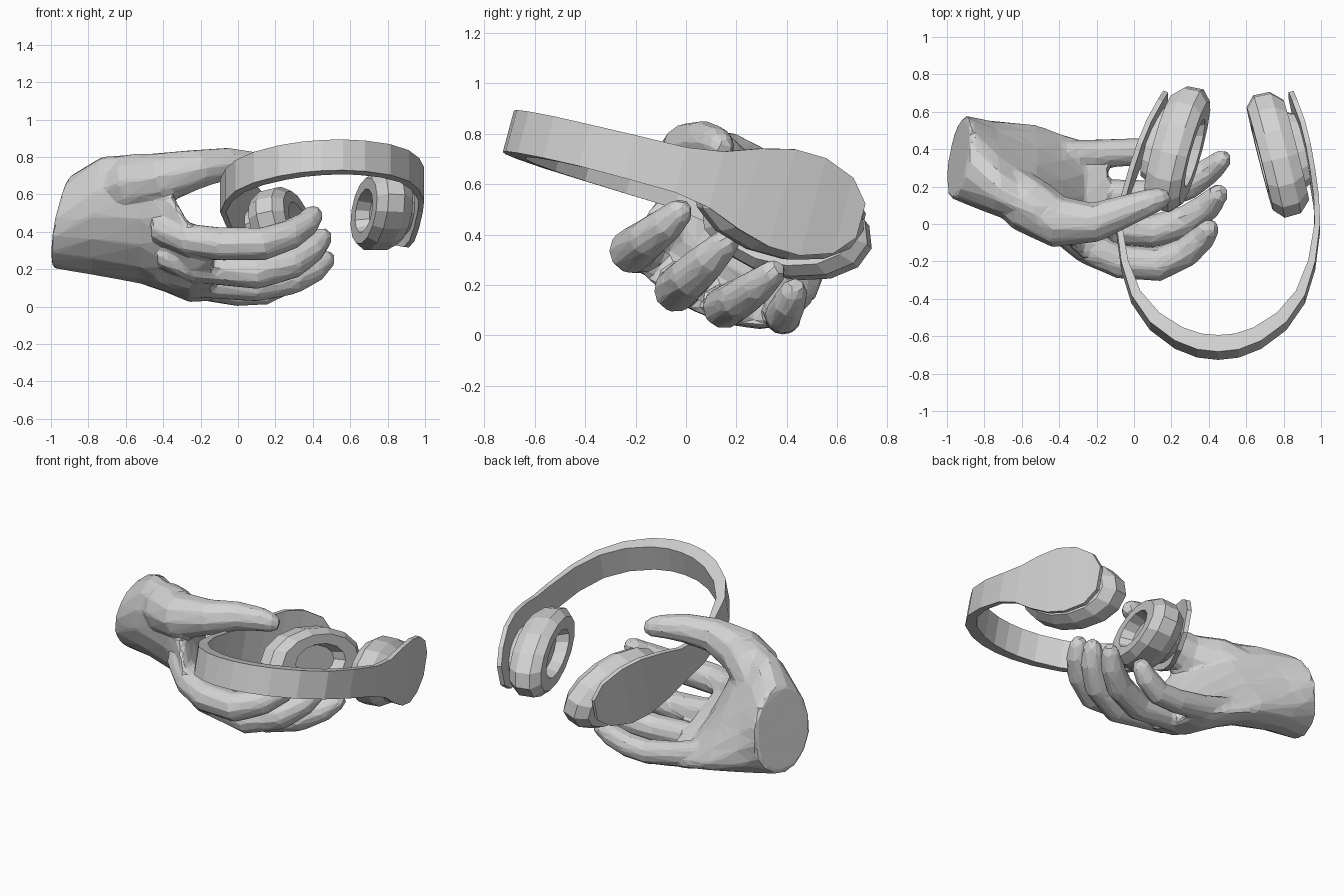
import bpy, bmesh, math
from mathutils import Vector

cube = bpy.data.objects.get("Cube")
if cube:
    bpy.data.objects.remove(cube, do_unlink=True)

GREY = (0.65, 0.65, 0.65, 1)
grey = bpy.data.materials.new("light_grey")
grey.use_nodes = True
grey.diffuse_color = GREY
grey.node_tree.nodes["Principled BSDF"].inputs["Base Color"].default_value = GREY


def loft(bm, rings):
    """Skin a list of equal-sized rings and cap both ends."""
    loops = [[bm.verts.new(p) for p in ring] for ring in rings]
    n = len(loops[0])
    for a, b in zip(loops, loops[1:]):
        for i in range(n):
            j = (i + 1) % n
            bm.faces.new((a[i], a[j], b[j], b[i]))
    bm.faces.new(loops[0])
    bm.faces.new(loops[-1])


def finish(bm, name):
    bmesh.ops.recalc_face_normals(bm, faces=bm.faces)
    mesh = bpy.data.meshes.new(name)
    bm.to_mesh(mesh)
    bm.free()
    mesh.materials.append(grey)
    obj = bpy.data.objects.new(name, mesh)
    bpy.context.scene.collection.objects.link(obj)
    return obj


def angles(n):
    return [math.tau * i / n for i in range(n)]


def finger(bm, points):
    """Round tapering tube through (x, y, z, radius) points with a blunt tip."""
    pos = [Vector(p[:3]) for p in points]
    rad = [p[3] for p in points]
    pos.append(pos[-1] + (pos[-1] - pos[-2]).normalized() * rad[-1] * 0.7)
    rad.append(rad[-1] * 0.55)
    rings = []
    for i, (p, r) in enumerate(zip(pos, rad)):
        t = (pos[min(i + 1, len(pos) - 1)] - pos[max(i - 1, 0)]).normalized()
        u = t.cross(Vector((0, 0, 1))).normalized()
        v = u.cross(t)
        rings.append([p + r * (math.cos(a) * u + math.sin(a) * v) for a in angles(10)])
    loft(bm, rings)


def palm_ring(x, thumb_side, little_side, half, bend, slant):
    """Oval section bent into a crescent so that the palm is hollow."""
    top, low = Vector((0, *thumb_side)), Vector((0, *little_side))
    mid, d = (top + low) / 2, (low - top) / 2
    back = Vector((0, d.z, -d.y)).normalized()
    ring = []
    for a in angles(16):
        p = mid + math.cos(a) * d + back * (math.sin(a) * half + bend * math.sin(a) ** 2)
        p.x = x + slant * (0.2 * (p.y - 0.36) + 0.22 * (p.z - 0.45))
        ring.append(p)
    return ring


# Hand: palm and five fingers fused into one faceted skin
hand = bmesh.new()
loft(hand, [palm_ring(*s) for s in (
    (-0.94, (0.26, 0.69), (0.46, 0.22), 0.215, 0.00, 1),
    (-0.75, (0.13, 0.79), (0.51, 0.19), 0.19, 0.05, 0.5),
    (-0.52, (0.04, 0.82), (0.51, 0.14), 0.16, 0.11, 0),
    (-0.38, (-0.06, 0.64), (0.47, 0.10), 0.135, 0.09, 0),
    (-0.26, (-0.19, 0.43), (0.44, 0.07), 0.11, 0.07, 0),
    (-0.14, (-0.25, 0.37), (0.43, 0.06), 0.08, 0.05, 0),
)])
# Thumb, index, middle, ring and little finger
finger(hand, [(-0.72, 0.22, 0.58, 0.13), (-0.56, 0.10, 0.66, 0.155), (-0.40, 0.01, 0.69, 0.14),
              (-0.20, 0.01, 0.74, 0.105), (-0.05, 0.07, 0.765, 0.088), (0.09, 0.12, 0.76, 0.07),
              (0.15, 0.14, 0.745, 0.058)])
finger(hand, [(-0.42, 0.00, 0.42, 0.08), (-0.25, -0.125, 0.355, 0.09), (-0.08, -0.20, 0.335, 0.092),
              (0.13, -0.215, 0.335, 0.092), (0.28, -0.15, 0.385, 0.082), (0.37, -0.07, 0.445, 0.07),
              (0.405, -0.02, 0.495, 0.055)])
finger(hand, [(-0.40, 0.07, 0.28, 0.08), (-0.22, -0.01, 0.215, 0.09), (0.10, -0.04, 0.18, 0.09),
              (0.29, 0.02, 0.235, 0.087), (0.40, 0.10, 0.31, 0.074), (0.455, 0.165, 0.375, 0.056)])
finger(hand, [(-0.40, 0.22, 0.20, 0.08), (-0.22, 0.16, 0.13, 0.085), (0.10, 0.15, 0.11, 0.085),
              (0.29, 0.21, 0.145, 0.082), (0.41, 0.29, 0.20, 0.07), (0.475, 0.35, 0.255, 0.053)])
finger(hand, [(-0.40, 0.37, 0.17, 0.08), (-0.22, 0.375, 0.115, 0.078), (0.00, 0.385, 0.075, 0.075),
              (0.14, 0.385, 0.08, 0.074), (0.25, 0.41, 0.13, 0.068), (0.31, 0.43, 0.18, 0.055)])
hand = finish(hand, "hand")
fuse = hand.modifiers.new("fuse", "REMESH")
fuse.mode = "VOXEL"
fuse.voxel_size = 0.016
soften = hand.modifiers.new("soften", "SMOOTH")
soften.factor = 0.5
soften.iterations = 4
facets = hand.modifiers.new("facets", "DECIMATE")
facets.ratio = 0.05

# Headband: half path (offset, y, half width, half thickness), mirrored,
# ending in a paddle behind each ear cup
half_path = [
    (0.00, -0.66, 0.085, 0.046), (0.10, -0.65, 0.085, 0.045), (0.21, -0.61, 0.085, 0.042),
    (0.34, -0.52, 0.085, 0.036), (0.44, -0.39, 0.085, 0.027), (0.50, -0.22, 0.088, 0.019),
    (0.53, -0.02, 0.092, 0.015), (0.515, 0.12, 0.115, 0.014), (0.485, 0.25, 0.165, 0.014),
    (0.45, 0.38, 0.20, 0.014), (0.41, 0.50, 0.20, 0.014), (0.36, 0.62, 0.155, 0.014),
    (0.335, 0.69, 0.07, 0.014),
]
path = [(-p[0], *p[1:]) for p in half_path[:0:-1]] + half_path
width_dir = Vector((0, 0.26, 0.966))


def band_point(offset, y):
    x = 0.45 + offset + 0.08 * max(0, y)
    return Vector((x, y, 0.80 - 0.27 * (y + 0.67) + 0.06 * (x - 0.45)))


centres = [band_point(p[0], p[1]) for p in path]
rings = []
for i, (c, p) in enumerate(zip(centres, path)):
    t = centres[min(i + 1, len(path) - 1)] - centres[max(i - 1, 0)]
    out = t.cross(width_dir).normalized()
    w, o = width_dir * p[2], out * p[3]
    rings.append([c + w + o, c + w - o, c - w - o, c - w + o])
band = bmesh.new()
loft(band, rings)
finish(band, "headband")


# Ear cups: oval padded rings with a recess, plus a hub reaching the paddle
def oval_part(name, centre, axis, profile):
    a = Vector(axis).normalized()
    along = Vector((0, 0.96, -0.26))
    along = (along - a * along.dot(a)).normalized()
    across = a.cross(along)
    bm = bmesh.new()
    loft(bm, [[Vector(centre) + a * h + k * (0.35 * math.cos(t) * along + 0.2 * math.sin(t) * across)
               for t in angles(14)] for h, k in profile])
    finish(bm, name)


CUP = [(-0.11, 0.82), (-0.05, 0.99), (0.04, 1.0), (0.09, 0.84), (0.09, 0.55), (0.02, 0.46)]
HUB = [(-0.16, 0.55), (-0.08, 0.65)]
for side, centre, axis in (("right", (0.24, 0.40, 0.43), (0.95, -0.23, 0.2)),
                           ("left", (0.76, 0.37, 0.51), (-0.97, -0.24, 0.04))):
    oval_part(side + "_ear_cup", centre, axis, CUP)
    oval_part(side + "_cup_hub", centre, axis, HUB)
